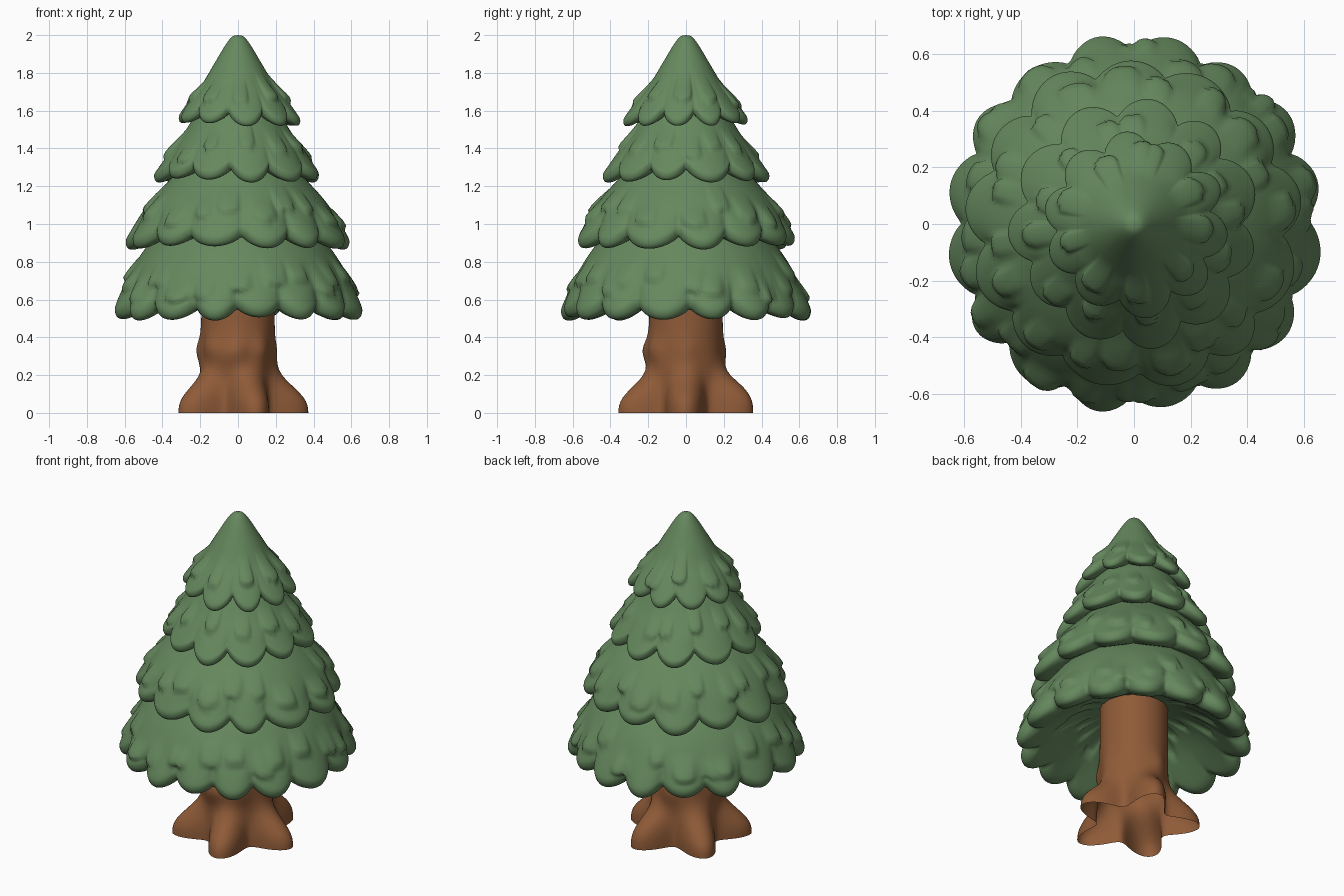
import bpy, bmesh, math, random

if "Cube" in bpy.data.objects:
    bpy.data.objects.remove(bpy.data.objects["Cube"])

random.seed(4)
TAU = 2 * math.pi


def material(name, col):
    m = bpy.data.materials.new(name)
    m.diffuse_color = (*col, 1)
    m.use_nodes = True
    m.node_tree.nodes["Principled BSDF"].inputs["Base Color"].default_value = m.diffuse_color
    return m


GREEN = material("leaf green", (0.132, 0.25, 0.112))
BROWN = material("bark brown", (0.275, 0.104, 0.039))


def finish(bm, name, mat, subsurf=0):
    bmesh.ops.remove_doubles(bm, verts=bm.verts, dist=1e-5)
    bmesh.ops.recalc_face_normals(bm, faces=bm.faces)
    me = bpy.data.meshes.new(name)
    bm.to_mesh(me)
    bm.free()
    me.materials.append(mat)
    for p in me.polygons:
        p.use_smooth = True
    ob = bpy.data.objects.new(name, me)
    bpy.context.collection.objects.link(ob)
    if subsurf:
        s = ob.modifiers.new("smooth", 'SUBSURF')
        s.levels = s.render_levels = subsurf
    return ob


def loft(bm, rings):
    rows = [[bm.verts.new(p) for p in ring] for ring in rings]
    n = len(rows[0])
    for a, b in zip(rows, rows[1:]):
        for i in range(n):
            j = (i + 1) % n
            bm.faces.new((a[i], b[i], b[j], a[j]))


def wrap(a):
    return (a + math.pi) % TAU - math.pi


# Catmull-Rom refinement of a profile
def refine(pts, steps):
    out = []
    for i in range(len(pts) - 1):
        p = [pts[max(i - 1, 0)], pts[i], pts[i + 1], pts[min(i + 2, len(pts) - 1)]]
        for s in range(steps):
            t = s / steps
            out.append([0.5 * (2 * b + (c - a) * t + (2 * a - 5 * b + 4 * c - d) * t * t
                               + (3 * b - a - 3 * c + d) * t ** 3) for a, b, c, d in zip(*p)])
    return out + [pts[-1]]


# One scalloped skirt of foliage: profile rows are (radius, height, scallop weight)
def tier(name, profile, lobes, phase, bulge, drop, small, heights):
    half = [i / lobes * TAU + random.uniform(-0.1, 0.1) * TAU / lobes for i in range(lobes)]
    bounds = half + [half[0] + TAU]
    amp = [random.uniform(0.8, 1.15) for _ in range(lobes)]
    # Overlapping tufts: angle, tip height, angular half width, length, thickness
    rim_r = max(p[0] for p in profile)
    rim_i = max(range(len(profile)), key=lambda i: profile[i][0])
    rim_z = profile[rim_i][1]
    tufts = [((i + random.uniform(-0.3, 0.3)) / small * TAU, random.uniform(*heights),
              random.uniform(0.05, 0.075) / rim_r, random.uniform(0.10, 0.15),
              random.uniform(0.022, 0.036)) for i in range(small)]
    n = 240

    def scallop(a):
        a = (a - phase - bounds[0]) % TAU + bounds[0]
        for i in range(lobes):
            if bounds[i] <= a <= bounds[i + 1]:
                u = (a - bounds[i]) / (bounds[i + 1] - bounds[i])
                return amp[i] * math.sin(math.pi * u) ** 0.75
        return 0

    def tuft_height(a, z):
        best = 0
        for ta, tz, w, length, h in tufts:
            da = abs(wrap(a - ta)) / w
            v = (z - tz) / length          # 0 at the tip, 1 where it melts into the slope
            if da < 1 and 0 < v < 1:
                tip = min(1, v / 0.3)
                edge = max(0, 1 - da ** 2 - (1 - tip) ** 2)
                best = max(best, h * edge ** 0.4 * (1 - v) ** 0.8)
        return best

    sc = [scallop(k / n * TAU) for k in range(n)]
    bm = bmesh.new()
    rings = []
    for r, z, w in refine(profile, 4):
        ring = []
        for k in range(n):
            a = k / n * TAU
            d = (sc[k] - 0.8) * w
            zz = z - drop * d
            rr = r + bulge * d if r > 0.001 else 0
            if z > rim_z:
                rr += tuft_height(a, zz)
            ring.append((rr * math.cos(a), rr * math.sin(a), zz))
        rings.append(ring)
    loft(bm, rings)
    return finish(bm, name, GREEN)


# Four tiers of foliage, top to bottom
tier("top_foliage", [
    (0, 2.0, 0), (0.03, 1.992, 0), (0.065, 1.95, 0), (0.125, 1.85, 0), (0.185, 1.75, 0.1),
    (0.24, 1.68, 0.4), (0.292, 1.61, 0.9), (0.315, 1.57, 1), (0.305, 1.54, 1),
    (0.265, 1.545, 0.9), (0.22, 1.57, 0.4), (0.14, 1.60, 0)],
    10, 1.39, 0.06, 0.065, 9, (1.61, 1.67))
tier("upper_foliage", [
    (0.14, 1.66, 0), (0.225, 1.575, 0), (0.29, 1.475, 0.1), (0.35, 1.395, 0.4),
    (0.405, 1.315, 0.9), (0.425, 1.28, 1), (0.413, 1.245, 1), (0.37, 1.245, 0.9),
    (0.32, 1.27, 0.4), (0.24, 1.31, 0)], 11, 1.2, 0.06, 0.065, 13, (1.32, 1.40))
tier("middle_foliage", [
    (0.24, 1.36, 0), (0.33, 1.265, 0), (0.43, 1.16, 0.1), (0.50, 1.07, 0.3),
    (0.552, 0.98, 0.9), (0.575, 0.93, 1), (0.56, 0.89, 1), (0.51, 0.89, 0.9),
    (0.45, 0.92, 0.4), (0.36, 0.97, 0)], 13, 1.33, 0.065, 0.065, 19, (0.98, 1.08))
tier("lower_foliage", [
    (0.36, 1.02, 0), (0.46, 0.91, 0), (0.54, 0.80, 0.1), (0.60, 0.69, 0.3),
    (0.64, 0.60, 0.9), (0.652, 0.55, 1), (0.63, 0.512, 1), (0.575, 0.515, 0.9),
    (0.51, 0.56, 0.4), (0.38, 0.66, 0), (0.27, 0.72, 0), (0.17, 0.745, 0)],
    16, 1.18, 0.06, 0.06, 24, (0.58, 0.71))

# Trunk with five flared roots, knots, and an open underside
FLARE = [(0, 0.165), (0.04, 0.163), (0.08, 0.145), (0.12, 0.11), (0.16, 0.07),
         (0.2, 0.033), (0.25, 0.008), (0.3, 0), (0.34, 0), (0.38, 0), (0.42, 0),
         (0.5, 0), (0.6, 0), (0.78, 0)]
KNOTS = [(-55, 0.33, 0.03), (-110, 0.31, 0.02), (0, 0.32, 0.015), (180, 0.33, 0.03),
         (95, 0.32, 0.022), (75, 0.14, 0.025), (225, 0.34, 0.03), (-90, 0.33, 0.035)]
bm = bmesh.new()
rings = []
for z, f in FLARE:
    ring = []
    for k in range(80):
        a = k / 80 * TAU
        root = ((1 + math.cos(5 * (a - math.radians(-1)))) / 2) ** 1.1
        r = 0.194 + f * root + 0.1 * f
        for deg, kz, h in KNOTS:
            da = wrap(a - math.radians(deg))
            r += h * math.exp(-(da / 0.3) ** 2 - ((z - kz) / 0.065) ** 2)
        ring.append((r * math.cos(a), r * math.sin(a), z))
    rings.append(ring)
loft(bm, rings)
finish(bm, "trunk", BROWN, 1)
